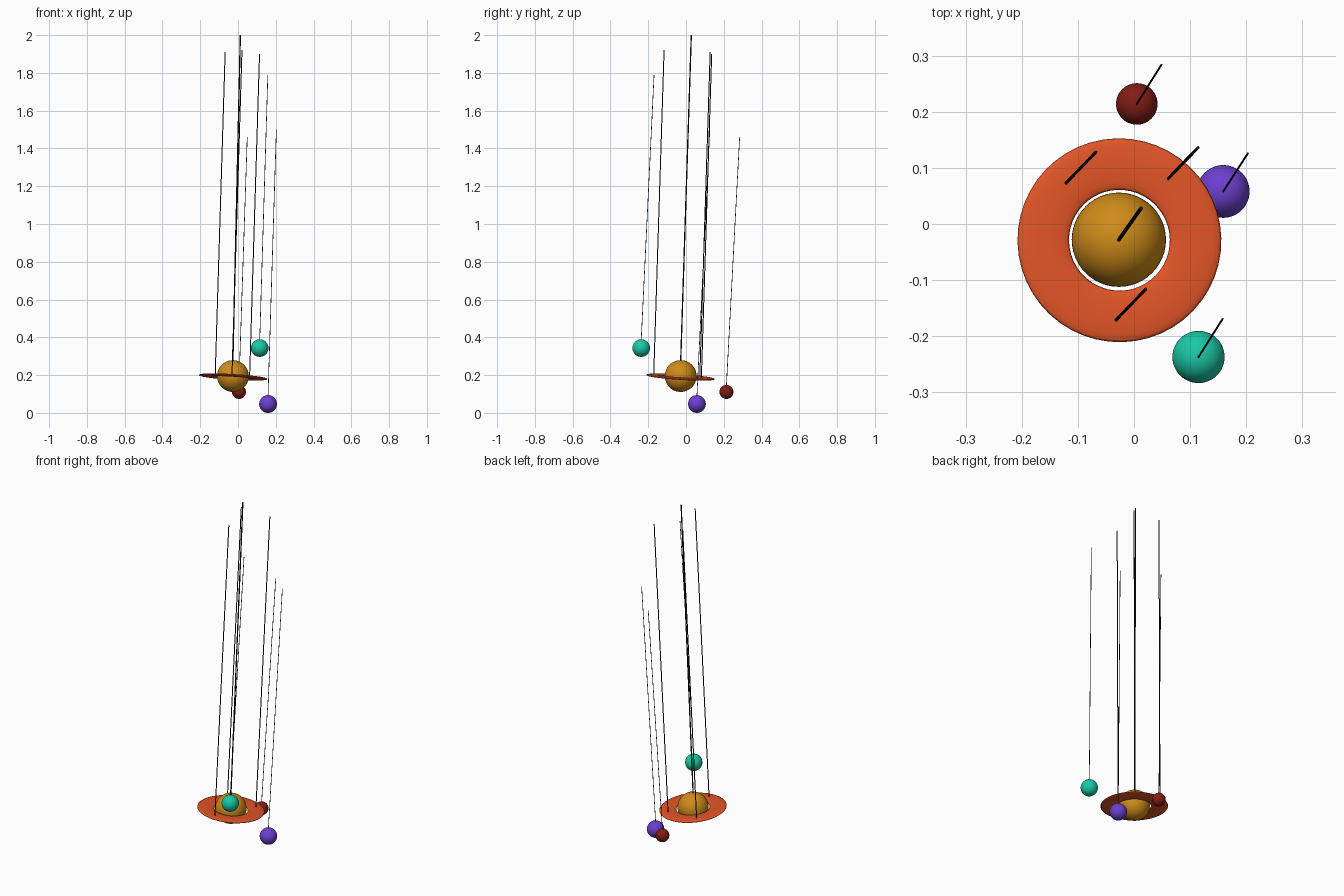
import bpy, math
from mathutils import Vector, Matrix

if "Cube" in bpy.data.objects:
    bpy.data.objects.remove(bpy.data.objects["Cube"])


def material(name, rgb):
    m = bpy.data.materials.new(name)
    m.diffuse_color = (*rgb, 1)
    m.use_nodes = True
    m.node_tree.nodes["Principled BSDF"].inputs["Base Color"].default_value = m.diffuse_color
    return m


BLACK = material("string_black", (0.012, 0.012, 0.012))


def finish(name, mat):
    ob = bpy.context.object
    ob.name = name
    ob.data.materials.append(mat)
    bpy.ops.object.shade_smooth_by_angle()
    return ob


def ball(name, centre, radius, rgb):
    bpy.ops.mesh.primitive_uv_sphere_add(segments=48, ring_count=24,
                                         radius=radius, location=centre)
    return finish(name, material(name + "_paint", rgb))


def string(name, bottom, top, radius):
    a, b = Vector(bottom), Vector(top)
    d = b - a
    bpy.ops.mesh.primitive_cylinder_add(
        vertices=12, radius=radius, depth=d.length, location=(a + b) / 2,
        rotation=d.to_track_quat('Z', 'Y').to_euler())
    return finish(name, BLACK)


# Hanging balls: name, centre, radius, string top, string radius, colour
balls = [
    ("central_ball", (-0.027, -0.028, 0.195), 0.084, (0.0125, 0.028, 2.0), 0.0034, (0.62, 0.26, 0.01)),
    ("red_ball", (0.005, 0.214, 0.111), 0.037, (0.049, 0.284, 1.46), 0.0017, (0.22, 0.012, 0.007)),
    ("purple_ball", (0.159, 0.058, 0.047), 0.047, (0.203, 0.126, 1.50), 0.0017, (0.15, 0.05, 0.62)),
    ("teal_ball", (0.115, -0.237, 0.343), 0.0465, (0.158, -0.169, 1.79), 0.0017, (0.01, 0.58, 0.38)),
]
for name, c, r, top, sr, rgb in balls:
    ball(name, c, r, rgb)
    string(name + "_string", (c[0], c[1], c[2] + r - 0.002), top, sr)

# Flattened, slightly tilted ring around the central ball
centre = Vector((-0.026, -0.029, 0.19))
normal = Vector((0.06, 0.063, 1)).normalized()
bpy.ops.mesh.primitive_torus_add(major_segments=48, minor_segments=16,
                                 major_radius=0.136, minor_radius=0.046)
ring = finish("ring", material("ring_paint", (0.75, 0.09, 0.02)))
ring.data.transform(Matrix.Diagonal((1, 1, 0.14, 1)))
ring.rotation_euler = normal.to_track_quat('Z', 'Y').to_euler()
ring.location = centre

# Three strings carrying the ring
tops = [(-0.068, 0.128, 1.91), (0.114, 0.136, 1.90), (0.021, -0.116, 1.92)]
for i, t in enumerate(tops):
    x, y = t[0] - 0.053, t[1] - 0.055
    z = centre.z - 0.06 * (x - centre.x) - 0.063 * (y - centre.y)
    string(f"ring_string_{i + 1}", (x, y, z), t, 0.0027)
